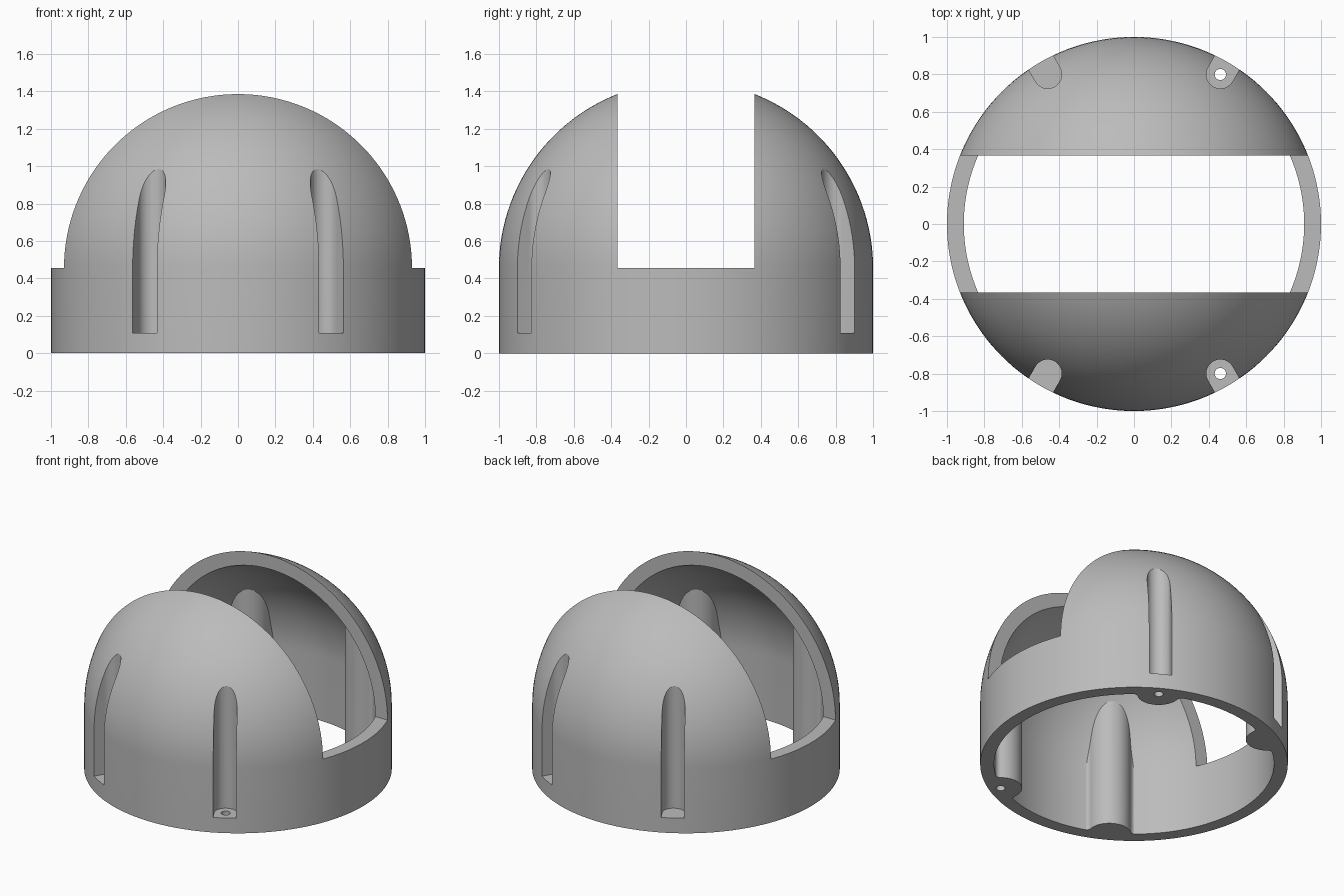
import bpy, bmesh, math
from mathutils import Matrix

if "Cube" in bpy.data.objects:
    bpy.data.objects.remove(bpy.data.objects["Cube"])

RIM_Z = 0.455          # top of the straight collar, centre of the dome sphere
OUTER, INNER = 1.0, 0.91
SLOT = 0.366           # half width of the open slot
POST = 0.923           # distance of the screw posts from the axis
ANGLES = [math.radians(a) for a in (60, 120, 240, 300)]

grey = bpy.data.materials.new("plain grey")
grey.diffuse_color = (0.5, 0.5, 0.5, 1)
grey.use_nodes = True
grey.node_tree.nodes["Principled BSDF"].inputs["Base Color"].default_value = grey.diffuse_color


def finish(bm, name):
    bmesh.ops.recalc_face_normals(bm, faces=bm.faces)
    mesh = bpy.data.meshes.new(name)
    bm.to_mesh(mesh)
    bm.free()
    obj = bpy.data.objects.new(name, mesh)
    bpy.context.collection.objects.link(obj)
    mesh.materials.append(grey)
    return obj


def bullet(name, radius, bottom, segs=144, rings=36):
    """Solid cylinder capped by a hemisphere."""
    bm = bmesh.new()
    levels = [(radius, bottom)]
    for i in range(rings):
        a = math.pi / 2 * i / rings
        levels.append((radius * math.cos(a), RIM_Z + radius * math.sin(a)))
    loops = [[bm.verts.new((r * math.cos(2 * math.pi * s / segs),
                            r * math.sin(2 * math.pi * s / segs), z))
              for s in range(segs)] for r, z in levels]
    for lo, hi in zip(loops, loops[1:]):
        for s in range(segs):
            n = (s + 1) % segs
            bm.faces.new((lo[s], lo[n], hi[n], hi[s]))
    tip = bm.verts.new((0, 0, RIM_Z + radius))
    for s in range(segs):
        bm.faces.new((loops[-1][s], loops[-1][(s + 1) % segs], tip))
    bm.faces.new(loops[0][::-1])
    return finish(bm, name)


def prism(name, outline, z0, z1, angle=0.0):
    """Upright prism; outline x runs outward along the given angle."""
    bm = bmesh.new()
    face = bm.faces.new([bm.verts.new((x, y, z0)) for x, y in outline])
    top = bmesh.ops.extrude_face_region(bm, geom=[face])
    verts = [v for v in top["geom"] if isinstance(v, bmesh.types.BMVert)]
    bmesh.ops.translate(bm, verts=verts, vec=(0, 0, z1 - z0))
    bm.transform(Matrix.Rotation(angle, 4, 'Z'))
    return finish(bm, name)


def arc(cx, cy, r, a0, a1, n):
    return [(cx + r * math.cos(a0 + (a1 - a0) * i / n),
             cy + r * math.sin(a0 + (a1 - a0) * i / n)) for i in range(n + 1)]


def subtract(target, cutter):
    mod = target.modifiers.new("cut", 'BOOLEAN')
    mod.operation, mod.solver, mod.object = 'DIFFERENCE', 'EXACT', cutter
    bpy.context.view_layer.objects.active = target
    bpy.ops.object.modifier_apply(modifier=mod.name)
    bpy.data.objects.remove(cutter)


def post_outline(radius=0.14, fillet=0.04, wall=0.025):
    """Round post blended into the wall by a fillet on each side."""
    t = math.sqrt((radius + fillet) ** 2 - (wall + fillet) ** 2)
    tilt = math.atan2(t, -(wall + fillet))
    cx = POST - wall - fillet
    pts = [(POST + 0.1, t)]
    pts += arc(cx, t, fillet, 0, tilt - math.pi, 8)
    pts += arc(POST, 0, radius, tilt, 2 * math.pi - tilt, 28)[1:-1]
    pts += arc(cx, -t, fillet, math.pi - tilt, 0, 8)
    return pts + [(POST + 0.1, -t)]


# hollow space, notched by the inner screw posts
cavity = bullet("cavity", INNER, -0.1)
for a in ANGLES:
    subtract(cavity, prism("post", post_outline(), -0.3, 1.5, a))

# domed shell
shell = bullet("domed_shell", OUTER, 0.0)
subtract(shell, cavity)

# open slot across the dome
subtract(shell, prism("slot", [(-2, -SLOT), (2, -SLOT), (2, SLOT), (-2, SLOT)], RIM_Z, 2))

# screw channels open to the outside, and screw holes through their floors
channel = arc(POST, 0, 0.075, math.pi / 2, 1.5 * math.pi, 24) + [(1.3, -0.075), (1.3, 0.075)]
hole = arc(POST, 0, 0.03, 0, 2 * math.pi, 24)[:-1]
for a in ANGLES:
    subtract(shell, prism("channel", channel, 0.108, 1.5, a))
    subtract(shell, prism("hole", hole, -0.2, 0.3, a))

bpy.ops.object.select_all(action='DESELECT')
shell.select_set(True)
bpy.context.view_layer.objects.active = shell
bpy.ops.object.shade_smooth_by_angle(angle=math.radians(30))
